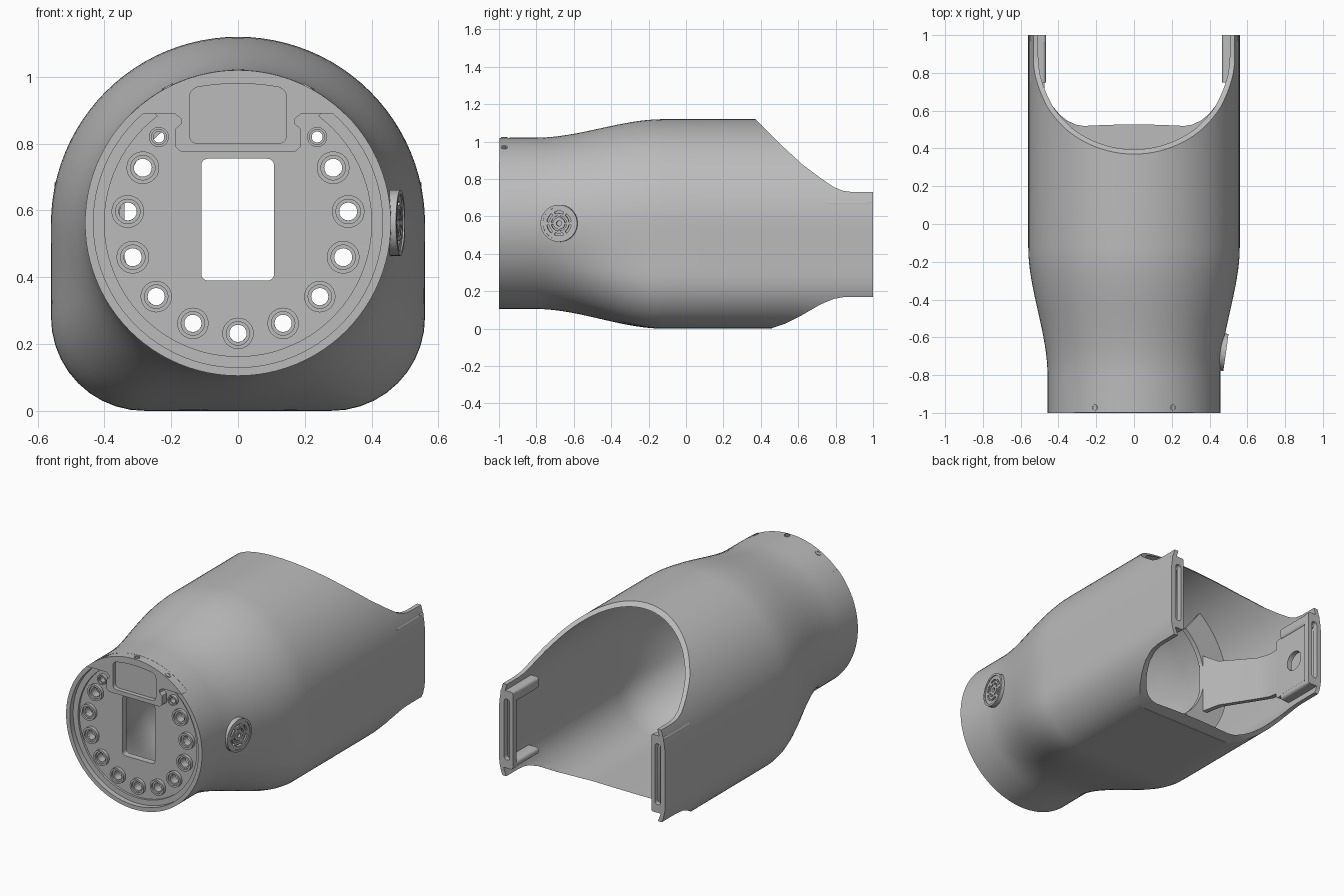
import bpy, bmesh, math
from math import sin, cos, pi, radians
from mathutils import Matrix, Vector

if "Cube" in bpy.data.objects:
    bpy.data.objects.remove(bpy.data.objects["Cube"])

GREY = bpy.data.materials.new("plain grey")
GREY.use_nodes = True
GREY.diffuse_color = (0.5, 0.5, 0.5, 1)
GREY.node_tree.nodes["Principled BSDF"].inputs["Base Color"].default_value = (0.5, 0.5, 0.5, 1)
CZ = 0.563
# Local axes of a flat plate: drawn in x/z facing front, or in y/z facing right
FRONT = Matrix.Rotation(pi / 2, 4, 'X')
SIDE = Matrix.Rotation(pi / 2, 4, 'Z') @ FRONT


def add(name, mesh):
    ob = bpy.data.objects.new(name, mesh)
    bpy.context.collection.objects.link(ob)
    mesh.materials.clear()
    mesh.materials.append(GREY)
    return ob


def smooth(ob, angle=30):
    bpy.ops.object.select_all(action='DESELECT')
    bpy.context.view_layer.objects.active = ob
    ob.select_set(True)
    bpy.ops.object.shade_smooth_by_angle(angle=radians(angle))


def bake(ob):
    dg = bpy.context.evaluated_depsgraph_get()
    return bpy.data.meshes.new_from_object(ob.evaluated_get(dg))


def plate(name, loops, depth, matrix):
    """Flat sheet: first loop is the outline, the others are holes."""
    cu = bpy.data.curves.new(name + "_outline", 'CURVE')
    cu.dimensions, cu.fill_mode, cu.extrude = '2D', 'BOTH', depth / 2
    for loop in loops:
        sp = cu.splines.new('POLY')
        sp.points.add(len(loop) - 1)
        for p, (u, v) in zip(sp.points, loop):
            p.co = (u, v, 0, 1)
        sp.use_cyclic_u = True
    tmp = bpy.data.objects.new("outline", cu)
    bpy.context.collection.objects.link(tmp)
    bpy.context.view_layer.update()
    mesh = bake(tmp)
    bpy.data.objects.remove(tmp)
    mesh.transform(matrix)
    ob = add(name, mesh)
    smooth(ob)
    return ob


def front_plate(name, loops, y0, y1):
    return plate(name, loops, y1 - y0, Matrix.Translation((0, (y0 + y1) / 2, 0)) @ FRONT)


def side_plate(name, loops, x0, x1):
    return plate(name, loops, x1 - x0, Matrix.Translation(((x0 + x1) / 2, 0, 0)) @ SIDE)


def circle(u, v, r, n=32):
    return [(u + r * cos(2 * pi * i / n), v + r * sin(2 * pi * i / n)) for i in range(n)]


def band(u, v, r0, r1, a0, a1, n=16):
    a = [radians(a0 + (a1 - a0) * i / n) for i in range(n + 1)]
    return ([(u + r1 * cos(t), v + r1 * sin(t)) for t in a] +
            [(u + r0 * cos(t), v + r0 * sin(t)) for t in reversed(a)])


def rounded(u0, u1, v0, v1, r, n=5):
    pts = []
    for k, (u, v) in enumerate([(u1 - r, v1 - r), (u0 + r, v1 - r), (u0 + r, v0 + r), (u1 - r, v0 + r)]):
        for i in range(n + 1):
            t = pi / 2 * (k + i / n)
            pts.append((u + r * cos(t), v + r * sin(t)))
    return pts


def box(name, lo, hi):
    bm = bmesh.new()
    bmesh.ops.create_cube(bm, size=1)
    for v in bm.verts:
        v.co = [a + (b - a) * (c + 0.5) for a, b, c in zip(lo, hi, v.co)]
    me = bpy.data.meshes.new(name)
    bm.to_mesh(me)
    bm.free()
    return add(name, me)


# Shell: round neck blending into an arched section with a flat bottom
def arch_radius(t):
    h, r = 0.56, 0.28
    c, s = abs(cos(t)), -sin(t)
    if s <= 0:
        return h
    if s < c * 0.5:
        return h / c
    if c < s * 0.5:
        return h / s
    d = (h - r) * (c + s)
    return d + math.sqrt(d * d - 2 * (h - r) ** 2 + r * r)


def section(bm, y, inset):
    k = min(1, max(0, (y + 0.8) / 0.68))
    k = k * k * (3 - 2 * k)
    ring = []
    for i in range(96):
        t = 2 * pi * i / 96
        r = 0.458 * (1 - k) + arch_radius(t) * k - inset
        ring.append(bm.verts.new((r * cos(t), y, CZ - 0.003 * k + r * sin(t))))
    return ring


bm = bmesh.new()
ys = [-1, -0.9] + [-0.8 + 0.04 * i for i in range(18)] + [0.1, 0.35, 0.6, 0.8, 1]
rings = [section(bm, y, 0) for y in ys] + [section(bm, y, 0.025) for y in reversed(ys)]
for a, b in zip(rings, rings[1:] + rings[:1]):
    for i in range(96):
        j = (i + 1) % 96
        bm.faces.new((a[i], a[j], b[j], b[i]))
bmesh.ops.recalc_face_normals(bm, faces=bm.faces)
me = bpy.data.meshes.new("shell")
bm.to_mesh(me)
bm.free()
shell = add("shell", me)

# Rear scoops above and below, and the notch for the front insert
top_cut = [(0.37, 1.3), (0.37, 1.12), (0.5, 0.99), (0.62, 0.88), (0.72, 0.805), (0.79, 0.757),
           (0.84, 0.737), (0.89, 0.73), (1.1, 0.73), (1.1, 1.3)]
low_cut = [(0.46, -0.1), (0.46, 0.003), (0.53, 0.026), (0.62, 0.072), (0.72, 0.13), (0.79, 0.159),
           (0.84, 0.168), (0.89, 0.17), (1.1, 0.17), (1.1, -0.1)]
cutters = [side_plate("top_cutter", [top_cut], -0.8, 0.8),
           side_plate("bottom_cutter", [low_cut], -0.8, 0.8),
           box("notch_cutter", (-0.6, -1.1, 0.89), (0.6, -0.945, 1.2))]
for c in cutters:
    bm = bmesh.new()
    bm.from_mesh(c.data)
    bmesh.ops.remove_doubles(bm, verts=bm.verts, dist=1e-5)
    bmesh.ops.recalc_face_normals(bm, faces=bm.faces)
    bm.to_mesh(c.data)
    bm.free()
    m = shell.modifiers.new("cut", 'BOOLEAN')
    m.operation, m.solver, m.object = 'DIFFERENCE', 'EXACT', c
bpy.context.view_layer.update()
cut_mesh = bake(shell)
shell.modifiers.clear()
shell.data = cut_mesh
for c in cutters:
    bpy.data.objects.remove(c)
smooth(shell)

# Front bulkhead with window and a row of bolt holes
bolts = [(0, 0.232, 0.047)]
for s in (-1, 1):
    bolts += [(s * x, z, r) for x, z, r in [(0.135, 0.262, 0.047), (0.245, 0.342, 0.047), (0.315, 0.46, 0.049),
              (0.33, 0.597, 0.049), (0.285, 0.728, 0.049), (0.237, 0.82, 0.03)]]
window = rounded(-0.11, 0.108, 0.39, 0.755, 0.02)
front_plate("bulkhead", [circle(0, CZ, 0.436, 96), window] +
            [circle(x, z, r * 0.55, 20) for x, z, r in bolts], -0.955, -0.915)
front_plate("rim_step", [band(0, CZ, 0.4, 0.436, 127, 413, 72)], -0.968, -0.95)
for x, z, r in bolts:
    front_plate("bolt_boss", [circle(x, z, r, 24), circle(x, z, r * 0.75, 24)], -0.975, -0.95)
    front_plate("bolt_seat", [circle(x, z, r * 0.78, 24), circle(x, z, r * 0.55, 24)], -0.964, -0.95)

# Top insert with a recessed tab
a0 = math.asin((0.89 - CZ) / 0.457)
arc = [(0.457 * cos(t), CZ + 0.457 * sin(t)) for t in [a0 + (pi - 2 * a0) * i / 40 for i in range(41)]]
tab = [(-0.19, 0.89), (-0.17, 0.875), (-0.17, 0.86), (-0.187, 0.845), (-0.187, 0.79), (-0.17, 0.775)]
pocket = rounded(-0.145, 0.145, 0.8, 0.965, 0.025)
pocket = [(x, z + (0.015 * (1 - (x / 0.145) ** 2) if z > 0.9 else 0)) for x, z in pocket]
top_mid = [(0.09 - 0.03 * i, 0.965 + 0.015 * (1 - ((0.09 - 0.03 * i) / 0.145) ** 2)) for i in range(7)]
pocket = pocket[:6] + top_mid + pocket[6:]
outline = arc + tab + [(-x, z) for x, z in reversed(tab)]
front_plate("top_insert", [outline, pocket], -0.998, -0.945)
front_plate("insert_back", [rounded(-0.16, 0.16, 0.785, 0.985, 0.02)], -0.972, -0.95)
for x in (-0.21, 0, 0.21):
    z = CZ + math.sqrt(0.457 ** 2 - x * x)
    m = Matrix.Translation((x, -0.972, z)) @ Matrix.Rotation(math.asin(x / 0.457), 4, 'Y')
    plate("insert_screw", [circle(0, 0, 0.018, 16), circle(0, 0, 0.01, 12)], 0.008, m)

# Round vent badge on the right-hand wall
vent = Matrix.Translation((0.472, -0.678, CZ)) @ Matrix.Rotation(radians(-8), 4, 'Z') @ SIDE
slots = [band(0, 0, r0, r1, a + 8, a + w - 8, 8) for r0, r1, w in [(0.032, 0.041, 90), (0.054, 0.066, 60)]
         for a in range(0, 360, w)]
plate("vent_disc", [circle(0, 0, 0.088, 40)] + slots + [circle(0, 0, 0.014, 16)], 0.02, vent)
plate("vent_back", [circle(0, 0, 0.09, 40)], 0.012, vent @ Matrix.Translation((0, 0, -0.01)))
plate("vent_rim", [circle(0, 0, 0.099, 40), circle(0, 0, 0.086, 40)], 0.03, vent)

# Rear lugs: slotted end frame with an upper and lower rib
for s, side in ((1, "left"), (-1, "right")):
    x0, x1 = sorted((s * 0.467, s * 0.55))
    front_plate(side + "_lug_frame", [rounded(x0, x1, 0.22, 0.69, 0.012),
                rounded(x0 + 0.022, x1 - 0.025, 0.27, 0.64, 0.015)], 0.965, 1.0)
    for z0, z1 in ((0.62, 0.69), (0.22, 0.26)):
        front_plate(side + "_lug_rib", [rounded(x0, x1, z0, z1, 0.018)], 0.75, 0.97)

# Inner bracket: crescent foot, bent strap and drilled end pad
front_plate("bracket_foot", [band(0, CZ, 0.355, 0.53, 128, 232, 30)], 0.17, 0.2)
bm = bmesh.new()
cols = []
for x, y, z0, z1 in [(-0.34, 0.18, 0.34, 0.72), (-0.38, 0.3, 0.35, 0.64), (-0.46, 0.55, 0.31, 0.58),
                     (-0.475, 0.64, 0.29, 0.57), (-0.475, 0.72, 0.28, 0.57)]:
    cols.append([bm.verts.new((x + dx, y, z)) for dx, z in ((0, z0), (0, z1), (-0.03, z1), (-0.03, z0))])
for a, b in zip(cols, cols[1:]):
    for i in range(4):
        bm.faces.new((a[i], a[(i + 1) % 4], b[(i + 1) % 4], b[i]))
bm.faces.new(cols[0])
bm.faces.new(cols[-1])
bmesh.ops.recalc_face_normals(bm, faces=bm.faces)
me = bpy.data.meshes.new("bracket_strap")
bm.to_mesh(me)
bm.free()
smooth(add("bracket_strap", me))
side_plate("bracket_pad", [rounded(0.7, 0.97, 0.25, 0.63, 0.02), circle(0.86, 0.43, 0.06)], -0.505, -0.475)
